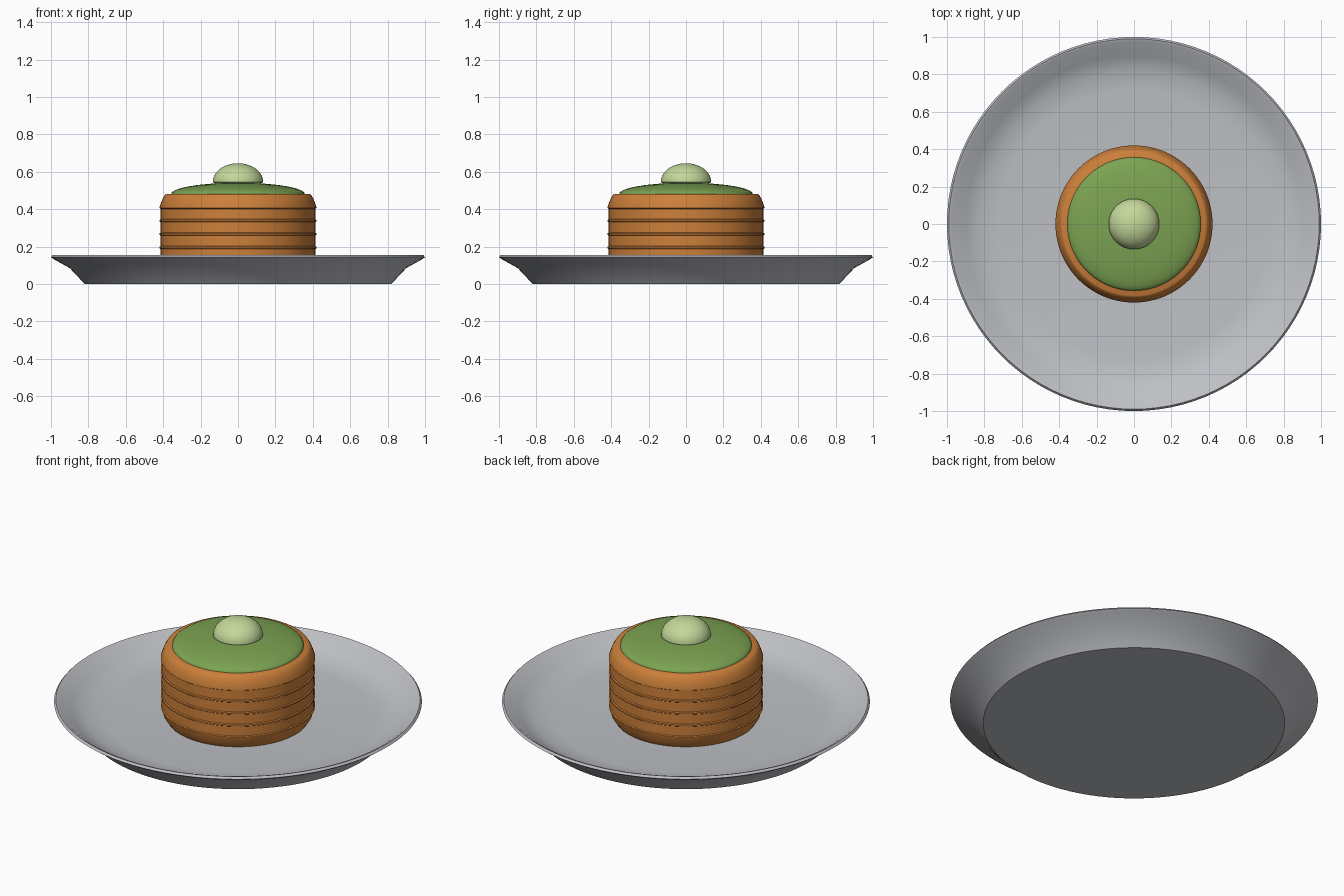
import bpy, bmesh, math

if "Cube" in bpy.data.objects:
    bpy.data.objects.remove(bpy.data.objects["Cube"])


def material(name, srgb):
    m = bpy.data.materials.new(name)
    lin = [((c / 255 + 0.055) / 1.055) ** 2.4 for c in srgb]
    m.diffuse_color = (*lin, 1)
    m.use_nodes = True
    m.node_tree.nodes["Principled BSDF"].inputs["Base Color"].default_value = m.diffuse_color
    return m


def lathe(name, profile, mat, angle=30, steps=96):
    """Spin an (r, z) profile around the z axis."""
    bm = bmesh.new()
    verts = [bm.verts.new((r, 0, z)) for r, z in profile]
    edges = [bm.edges.new(p) for p in zip(verts, verts[1:])]
    bmesh.ops.spin(bm, geom=verts + edges, cent=(0, 0, 0), axis=(0, 0, 1),
                   angle=2 * math.pi, steps=steps, use_duplicate=False)
    bmesh.ops.remove_doubles(bm, verts=bm.verts, dist=1e-5)
    bmesh.ops.recalc_face_normals(bm, faces=bm.faces)
    me = bpy.data.meshes.new(name)
    bm.to_mesh(me)
    bm.free()
    ob = bpy.data.objects.new(name, me)
    bpy.context.collection.objects.link(ob)
    me.materials.append(mat)
    bpy.ops.object.select_all(action='DESELECT')
    ob.select_set(True)
    bpy.context.view_layer.objects.active = ob
    bpy.ops.object.shade_smooth_by_angle(angle=math.radians(angle))
    return ob


def dome(radius, height, z, n=14):
    """Closed half-ellipse profile, from base centre to top."""
    arc = [(radius * math.cos(i / n * math.pi / 2),
            z + height * math.sin(i / n * math.pi / 2)) for i in range(n)]
    return [(0, z)] + arc + [(0, z + height)]


grey = material("plate_grey", (190, 192, 197))
brown = material("baked_brown", (205, 128, 58))
green = material("green_topping", (124, 163, 82))
pale = material("pale_green", (196, 216, 154))

# Shallow plate with flared rim
lathe("plate", [(0, 0), (0.82, 0), (0.9, 0.085), (0.985, 0.132), (1.0, 0.143),
                (0.99, 0.155), (0.975, 0.15), (0.9, 0.095), (0.82, 0.062),
                (0.72, 0.052), (0, 0.05)], grey, 40)

# Layered stack: rounded bottom, thin grooves between layers, rounded top
stack = [(0, 0.05), (0.385, 0.05), (0.405, 0.08), (0.415, 0.122)]
for i in range(4):
    z = 0.122 + 0.072 * i
    stack += [(0.42, z), (0.42, z + 0.004), (0.414, z + 0.008), (0.414, z + 0.064), (0.42, z + 0.068)]
stack += [(0.42, 0.41), (0.405, 0.452), (0.391, 0.476), (0.383, 0.481), (0, 0.481)]
lathe("layer_stack", stack, brown, 40)

# Green topping and scoop
lathe("topping", dome(0.357, 0.06, 0.481), green)
scoop = dome(0.135, 0.1, 0.545)
lathe("scoop", [(0, 0.53), (0.115, 0.535)] + scoop[1:], pale, 50)
